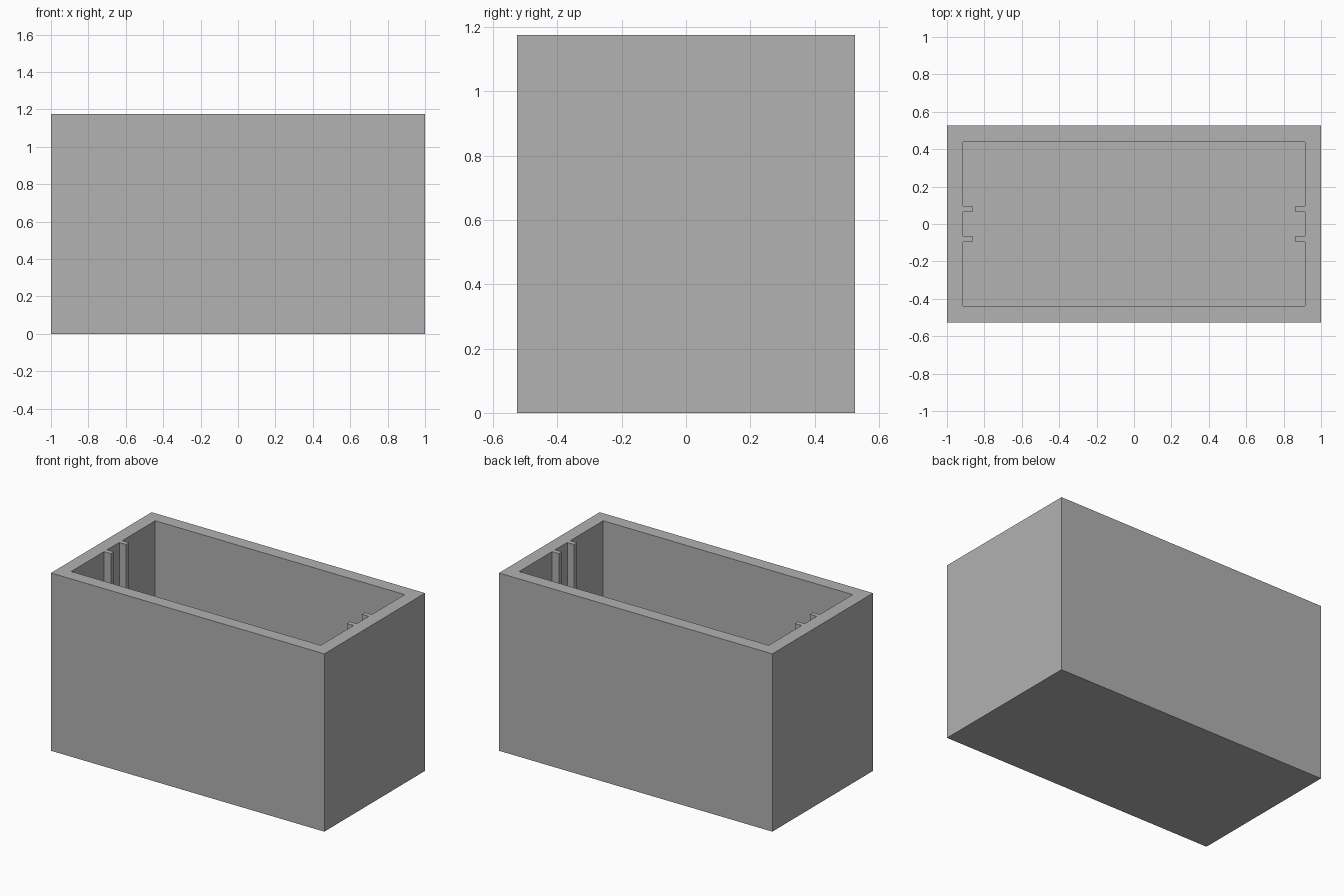
import bpy, bmesh

HALF_X, HALF_Y, HEIGHT = 1.0, 0.526, 1.176
WALL = 0.087
RIB_DEPTH, RIB_NEAR, RIB_FAR = 0.05, 0.063, 0.095

default = bpy.data.objects.get("Cube")
if default:
    bpy.data.objects.remove(default, do_unlink=True)

grey = bpy.data.materials.new("plain_grey")
grey.use_nodes = True
colour = (0.445, 0.445, 0.445, 1.0)
grey.diffuse_color = colour
grey.node_tree.nodes["Principled BSDF"].inputs["Base Color"].default_value = colour


def prism(name, outline, bottom, top):
    """Extrude a closed outline upwards into a solid."""
    bm = bmesh.new()
    base = bm.faces.new([bm.verts.new((x, y, bottom)) for x, y in outline])
    grown = bmesh.ops.extrude_face_region(bm, geom=[base], use_keep_orig=True)
    moved = [v for v in grown["geom"] if isinstance(v, bmesh.types.BMVert)]
    bmesh.ops.translate(bm, verts=moved, vec=(0, 0, top - bottom))
    bmesh.ops.recalc_face_normals(bm, faces=bm.faces)
    mesh = bpy.data.meshes.new(name)
    bm.to_mesh(mesh)
    bm.free()
    mesh.materials.append(grey)
    obj = bpy.data.objects.new(name, mesh)
    bpy.context.collection.objects.link(obj)
    return obj


# Solid outer block
corners = [(-HALF_X, -HALF_Y), (HALF_X, -HALF_Y), (HALF_X, HALF_Y), (-HALF_X, HALF_Y)]
box = prism("open_box", corners, 0, HEIGHT)

# Cavity outline, with two notches per end that leave the slot ribs standing
in_x, in_y = HALF_X - WALL, HALF_Y - WALL
rib_x = in_x - RIB_DEPTH
right_end = [(in_x, -in_y)]
for a, b in ((-RIB_FAR, -RIB_NEAR), (RIB_NEAR, RIB_FAR)):
    right_end += [(in_x, a), (rib_x, a), (rib_x, b), (in_x, b)]
right_end.append((in_x, in_y))
left_end = [(-x, -y) for x, y in right_end]
cutter = prism("cavity_cutter", right_end + left_end, WALL, HEIGHT + 0.2)
cutter.hide_render = True

# Hollow out the block, then drop the cutter
cut = box.modifiers.new("cavity", 'BOOLEAN')
cut.operation = 'DIFFERENCE'
cut.solver = 'EXACT'
cut.object = cutter
bpy.context.view_layer.objects.active = box
box.select_set(True)
bpy.ops.object.modifier_apply(modifier=cut.name)
bpy.data.objects.remove(cutter, do_unlink=True)
